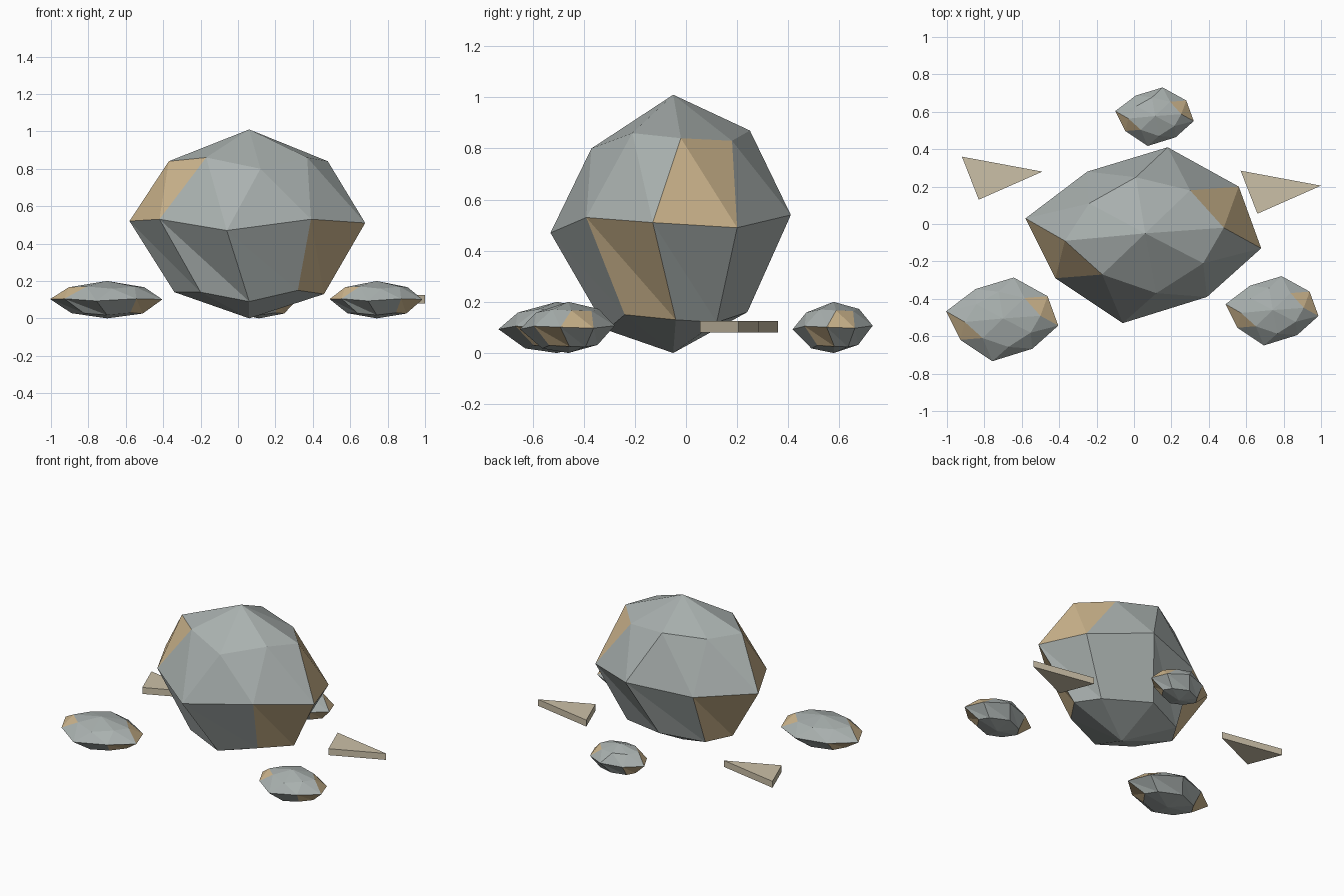
import bpy
import bmesh

cube = bpy.data.objects.get("Cube")
if cube:
    bpy.data.objects.remove(cube, do_unlink=True)


def make_material(name, red, green, blue):
    material = bpy.data.materials.new(name)
    material.use_nodes = True
    colour = (red, green, blue, 1)
    material.diffuse_color = colour
    material.node_tree.nodes["Principled BSDF"].inputs["Base Color"].default_value = colour
    return material


stone_grey = make_material("stone grey", .40, .44, .43)
ore_gold = make_material("ore gold", .62, .47, .27)
chip_beige = make_material("chip beige", .60, .53, .39)

# Boulder cross-sections, counter-clockwise, around the boulder's own axis
LOWER_RING = [(.40, .01, .13), (.31, .17, .12), (-.02, .29, .16), (-.30, .18, .13),
              (-.40, .02, .14), (-.26, -.19, .14), (0, -.26, .09), (.26, -.19, .15)]
MIDDLE_RING = [(.62, -.08, .51), (.50, .25, .49), (.12, .46, .54), (-.31, .33, .50),
               (-.64, .08, .52), (-.48, -.24, .53), (-.12, -.48, .47), (.33, -.34, .53)]
UPPER_RING = [(.42, .03, .84), (.24, .23, .83), (-.05, .30, .87), (-.30, .16, .84),
              (-.43, -.04, .84), (-.23, -.22, .86), (.06, -.32, .80), (.31, -.16, .86)]
HEIGHT = 1.01


def finish(name, bm, materials):
    bmesh.ops.recalc_face_normals(bm, faces=bm.faces)
    mesh = bpy.data.meshes.new(name)
    bm.to_mesh(mesh)
    bm.free()
    for material in materials:
        mesh.materials.append(material)
    shape = bpy.data.objects.new(name, mesh)
    bpy.context.collection.objects.link(shape)
    return shape


def make_rock(name, x, y, width, height):
    bm = bmesh.new()
    bottom = bm.verts.new((0, 0, 0))
    top = bm.verts.new((0, 0, HEIGHT))
    lower, middle, upper = [[bm.verts.new(point) for point in ring]
                            for ring in (LOWER_RING, MIDDLE_RING, UPPER_RING)]
    sides = len(middle)
    for i in range(sides):
        j = (i + 1) % sides
        bm.faces.new((bottom, lower[j], lower[i]))
        bm.faces.new((top, upper[i], upper[j]))
        upper_side = [bm.faces.new((middle[i], middle[j], upper[i])),
                      bm.faces.new((middle[j], upper[j], upper[i]))]
        lower_side = [bm.faces.new((middle[i], lower[i], lower[j])),
                      bm.faces.new((middle[i], lower[j], middle[j]))]
        # Gold facets repeat on opposite sides
        gold = upper_side if i % 4 == 0 else lower_side if i % 4 == 3 else []
        for face in gold:
            face.material_index = 1
    rock = finish(name, bm, (stone_grey, ore_gold))
    rock.location = (x, y, 0)
    rock.scale = (width, width, height)
    return rock


def make_chip(name, x, y):
    # Flat triangular shard
    bm = bmesh.new()
    corners = [bm.verts.new((px, py, .08))
               for px, py in ((-.17, .10), (-.08, -.13), (.26, .02))]
    base = bm.faces.new(corners)
    result = bmesh.ops.extrude_face_region(bm, geom=[base], use_keep_orig=True)
    raised = [item for item in result["geom"] if isinstance(item, bmesh.types.BMVert)]
    bmesh.ops.translate(bm, verts=raised, vec=(0, 0, .045))
    chip = finish(name, bm, (chip_beige,))
    chip.location = (x, y, 0)
    return chip


# Main boulder and the flattened stones around it
make_rock("main_boulder", .06, -.05, 1, 1)
make_rock("right_small_stone", -.70, -.505, .476, .198)
make_rock("left_small_stone", .742, -.46, .394, .198)
make_rock("back_small_stone", .113, .577, .333, .198)

# Loose shards behind the boulder
make_chip("right_stone_chip", -.75, .26)
make_chip("left_stone_chip", .74, .185)
